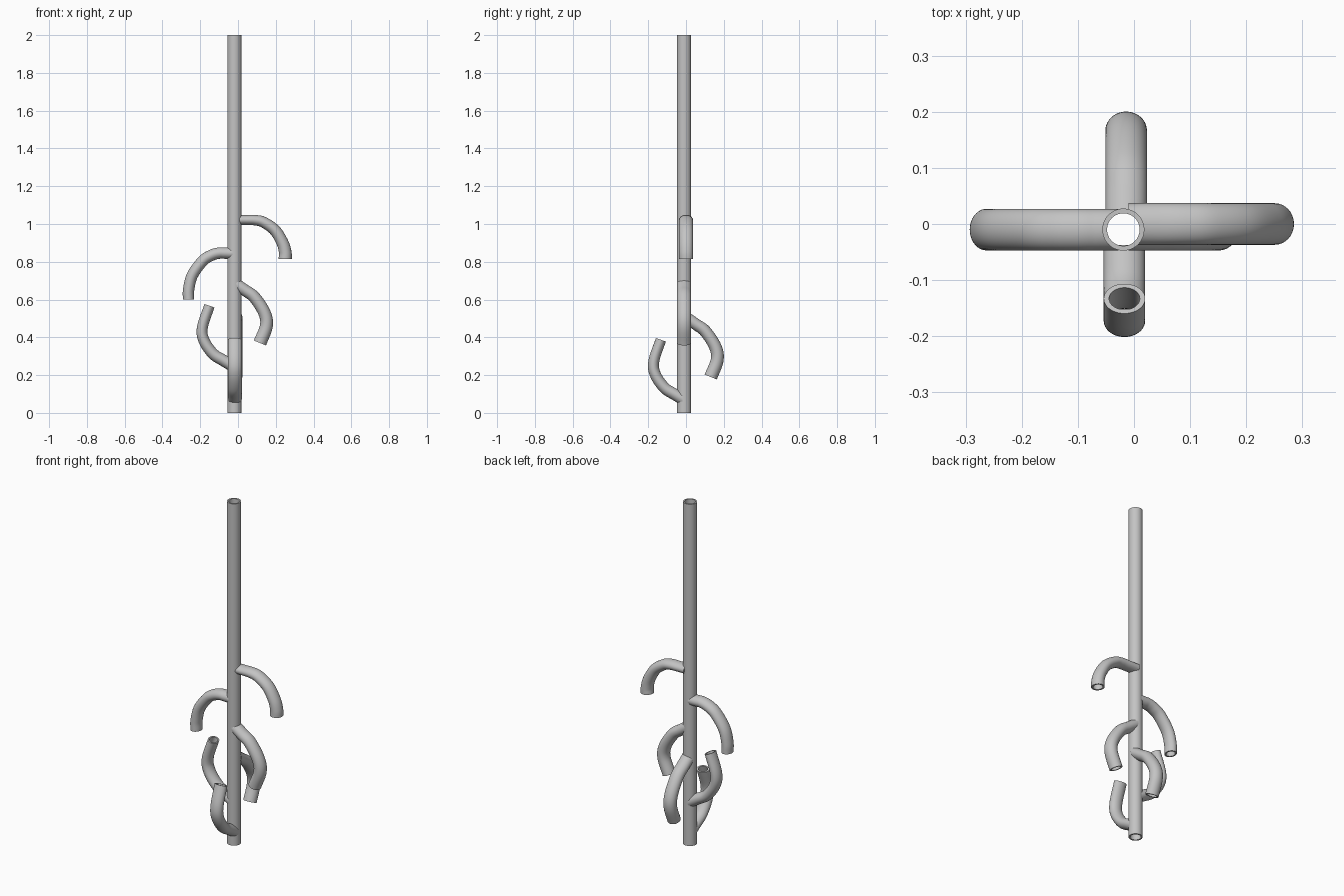
import bpy, bmesh, math
from mathutils import Vector

if "Cube" in bpy.data.objects:
    bpy.data.objects.remove(bpy.data.objects["Cube"])

SIDES = 48
CX, CY, R, BORE = -0.019, -0.010, 0.0375, 0.029

grey = bpy.data.materials.new("pipe grey")
grey.diffuse_color = (0.55, 0.55, 0.55, 1)
grey.use_nodes = True
grey.node_tree.nodes["Principled BSDF"].inputs["Base Color"].default_value = grey.diffuse_color


def finish(name, bm):
    bmesh.ops.recalc_face_normals(bm, faces=bm.faces[:])
    me = bpy.data.meshes.new(name)
    bm.to_mesh(me)
    bm.free()
    ob = bpy.data.objects.new(name, me)
    bpy.context.collection.objects.link(ob)
    me.materials.append(grey)
    bpy.ops.object.select_all(action='DESELECT')
    ob.select_set(True)
    bpy.context.view_layer.objects.active = ob
    bpy.ops.object.shade_smooth_by_angle(angle=math.radians(35))
    return ob


def bridge(bm, a, b):
    n = len(a)
    for i in range(n):
        j = (i + 1) % n
        bm.faces.new((a[i], a[j], b[j], b[i]))


def tube(name, outer, inner):
    """Closed hollow pipe from lists of outer and inner rings of points."""
    bm = bmesh.new()
    loop = [[bm.verts.new(p) for p in ring] for ring in outer + inner[::-1]]
    for k in range(len(loop)):
        bridge(bm, loop[k], loop[(k + 1) % len(loop)])
    return finish(name, bm)


def smooth_path(pts, steps=7):
    """Catmull-Rom curve through the points."""
    p = [Vector(q) for q in pts]
    p = [2 * p[0] - p[1]] + p + [2 * p[-1] - p[-2]]
    out = []
    for i in range(1, len(p) - 2):
        a, b, c, d = p[i - 1:i + 3]
        for s in range(steps):
            t = s / steps
            out.append(0.5 * (2 * b + (c - a) * t + (2 * a - 5 * b + 4 * c - d) * t * t
                              + (3 * b - a - 3 * c + d) * t ** 3))
    return out + [p[-2]]


def branch(name, heading, pts, r0, r1, da=0.0, dz=0.0, side=0.0):
    """Curved pipe; pts are (distance from pole axis, height)."""
    path = smooth_path([(a + da, z + dz) for a, z in pts])
    ca, sa = round(math.cos(heading)), round(math.sin(heading))

    def world(a, lat, z):
        return (CX + a * ca - lat * sa, CY + a * sa + lat * ca, z)

    def rings(scale):
        res = []
        for k, c in enumerate(path):
            t = (path[min(k + 1, len(path) - 1)] - path[max(k - 1, 0)]).normalized()
            n = Vector((-t.y, t.x))
            r = (r0 + (r1 - r0) * k / (len(path) - 1)) * scale
            ring, saddle = [], []
            for i in range(SIDES):
                w = math.tau * i / SIDES
                lat = side + 0.037 * scale * math.cos(w)
                q = c + n * r * math.sin(w)
                ring.append(world(q.x, lat, q.y))
                # pipe mouth fitted to the round pole
                a = math.sqrt(max(R * R - lat * lat, 0.0001)) - 0.001
                saddle.append(world(a, lat, q.y + (a - q.x) * t.y / t.x))
            if k == 0:
                res.append(saddle)
            res.append(ring)
        return res

    tube(name, rings(1.0), rings(0.74))


# Upright hollow pole
def circle(r, z):
    return [(CX + r * math.cos(math.tau * i / SIDES),
             CY + r * math.sin(math.tau * i / SIDES), z) for i in range(SIDES)]


tube("pole", [circle(R, 0), circle(R, 2)], [circle(BORE, 0), circle(BORE, 2)])

# Two upper hooks
branch("upper_right_hook", 0,
       [(.06, 1.021), (.11, 1.02), (.155, 1.009), (.215, .966), (.255, .9), (.269, .85), (.269, .815)],
       .026, .035, side=0.01)
branch("upper_left_hook", math.pi,
       [(.05, .846), (.08, .846), (.12, .835), (.167, .805), (.222, .73), (.242, .655), (.243, .6)],
       .030, .030)

# Hooks bending down (right, back) and up (left, front)
down = [(.055, .65), (.106, .612), (.159, .53), (.169, .46), (.135, .37)]
up = [(.052, .274), (.113, .313), (.162, .385), (.169, .455), (.132, .567)]
branch("lower_right_hook", 0, down, .031, .035)
branch("back_hook", math.pi / 2, down, .031, .035, da=.006, dz=-.18, side=-0.005)
branch("lower_left_hook", math.pi, up, .031, .028)
branch("front_hook", -math.pi / 2, up, .031, .028, da=-.009, dz=-.18, side=0.002)
